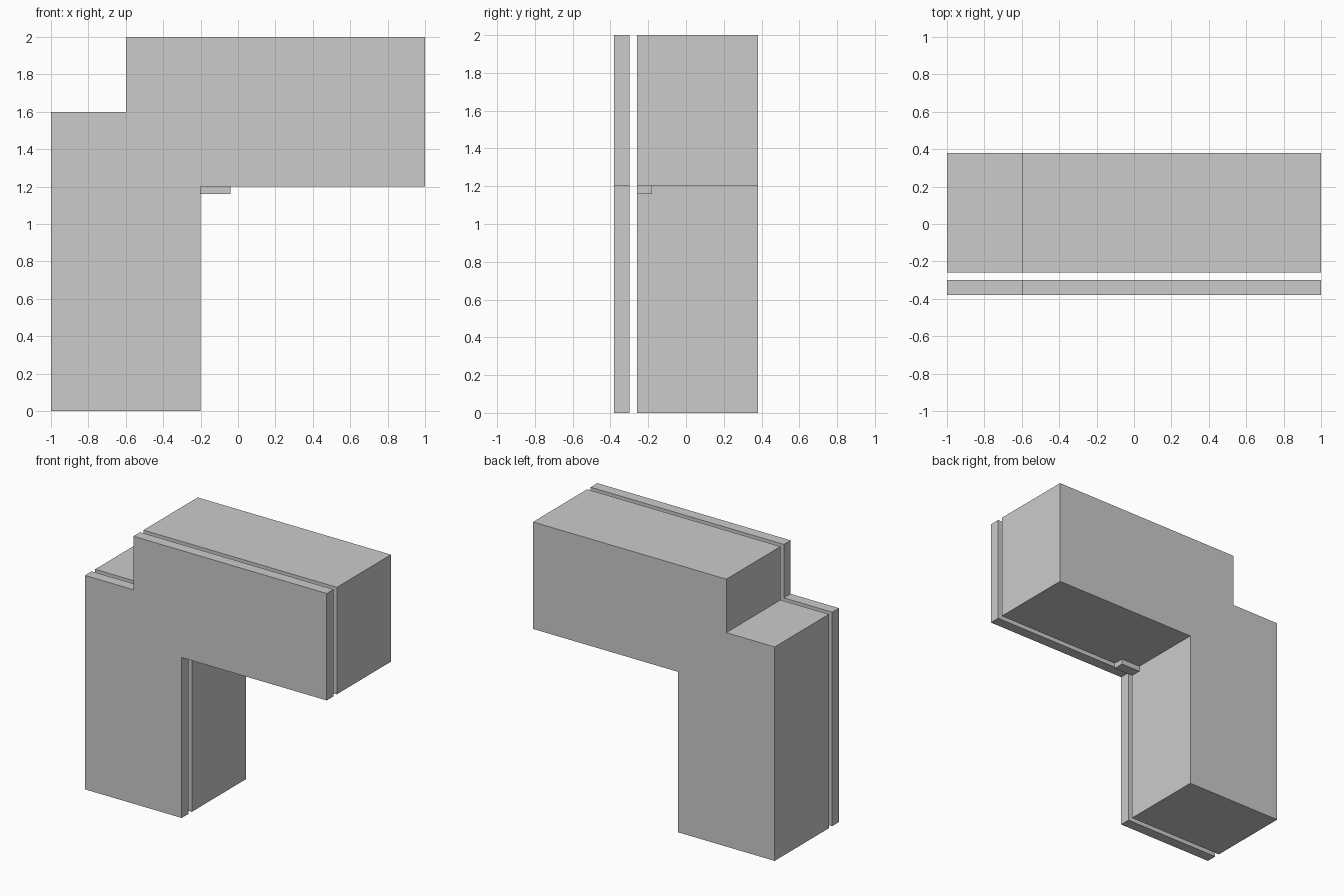
import bpy
import bmesh

if "Cube" in bpy.data.objects:
    bpy.data.objects.remove(bpy.data.objects["Cube"])


def extrude_profile(name, profile, y_front, y_back):
    """Extrude an (x, z) outline from y_front to y_back."""
    bm = bmesh.new()
    face = bm.faces.new([bm.verts.new((x, y_front, z)) for x, z in profile])
    out = bmesh.ops.extrude_face_region(bm, geom=[face], use_keep_orig=True)
    moved = [g for g in out["geom"] if isinstance(g, bmesh.types.BMVert)]
    bmesh.ops.translate(bm, verts=moved, vec=(0, y_back - y_front, 0))
    bmesh.ops.recalc_face_normals(bm, faces=bm.faces[:])
    mesh = bpy.data.meshes.new(name)
    bm.to_mesh(mesh)
    bm.free()
    obj = bpy.data.objects.new(name, mesh)
    bpy.context.collection.objects.link(obj)
    return obj


# Upright leg, overhanging arm and stepped upper corner
outline = [(-1, 0), (-0.2, 0), (-0.2, 1.2), (1, 1.2),
           (1, 2), (-0.6, 2), (-0.6, 1.6), (-1, 1.6)]

# Thin front plate, separated from the main body by a narrow gap
extrude_profile("front_plate", outline, -0.38, -0.30)
extrude_profile("main_body", outline, -0.26, 0.38)

# Small tab in the inner corner, under the arm
tab = [(-0.2, 1.16), (-0.04, 1.16), (-0.04, 1.2), (-0.2, 1.2)]
extrude_profile("corner_tab", tab, -0.26, -0.18)
